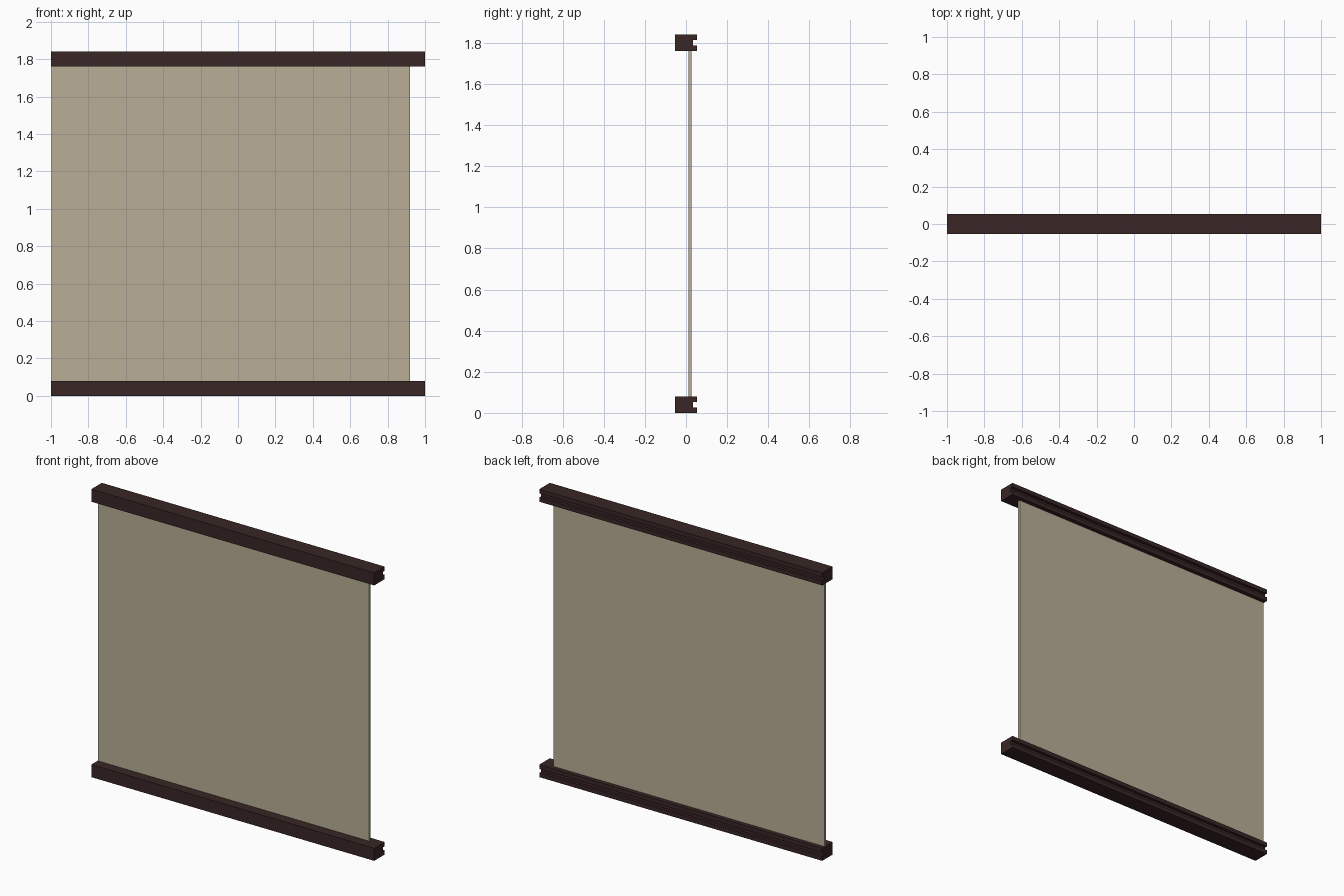
import bpy, bmesh

if "Cube" in bpy.data.objects:
    bpy.data.objects.remove(bpy.data.objects["Cube"])

def material(name, rgb):
    m = bpy.data.materials.new(name)
    m.diffuse_color = (*rgb, 1.0)
    m.use_nodes = True
    m.node_tree.nodes["Principled BSDF"].inputs["Base Color"].default_value = m.diffuse_color
    return m

dark_wood = material("dark brown wood", (0.042, 0.019, 0.019))
beige = material("beige panel", (0.48, 0.43, 0.31))

def extrude_x(name, profile, x0, x1, mat):
    """Extrude a closed (y, z) profile along x."""
    bm = bmesh.new()
    face = bm.faces.new([bm.verts.new((x0, y, z)) for y, z in profile])
    out = bmesh.ops.extrude_face_region(bm, geom=[face])
    moved = [v for v in out["geom"] if isinstance(v, bmesh.types.BMVert)]
    bmesh.ops.translate(bm, verts=moved, vec=(x1 - x0, 0, 0))
    bmesh.ops.recalc_face_normals(bm, faces=bm.faces)
    me = bpy.data.meshes.new(name)
    bm.to_mesh(me)
    bm.free()
    me.materials.append(mat)
    ob = bpy.data.objects.new(name, me)
    bpy.context.collection.objects.link(ob)
    return ob

# Rail section: a bar with a groove along its back
D, H = 0.053, 0.08
G, G0, G1 = 0.034, 0.027, 0.053
rail = [(-D, 0), (D, 0), (D, G0), (G, G0), (G, G1), (D, G1), (D, H), (-D, H)]

# Bottom and top rails
for name, z in (("bottom_rail", 0.0), ("top_rail", 1.76)):
    ob = extrude_x(name, rail, -1.0, 1.0, dark_wood)
    ob.location.z = z

# Thin panel between the rails, stopping short at the right end
extrude_x("panel", [(0.011, 0.08), (0.026, 0.08), (0.026, 1.76), (0.011, 1.76)],
          -0.997, 0.92, beige)
